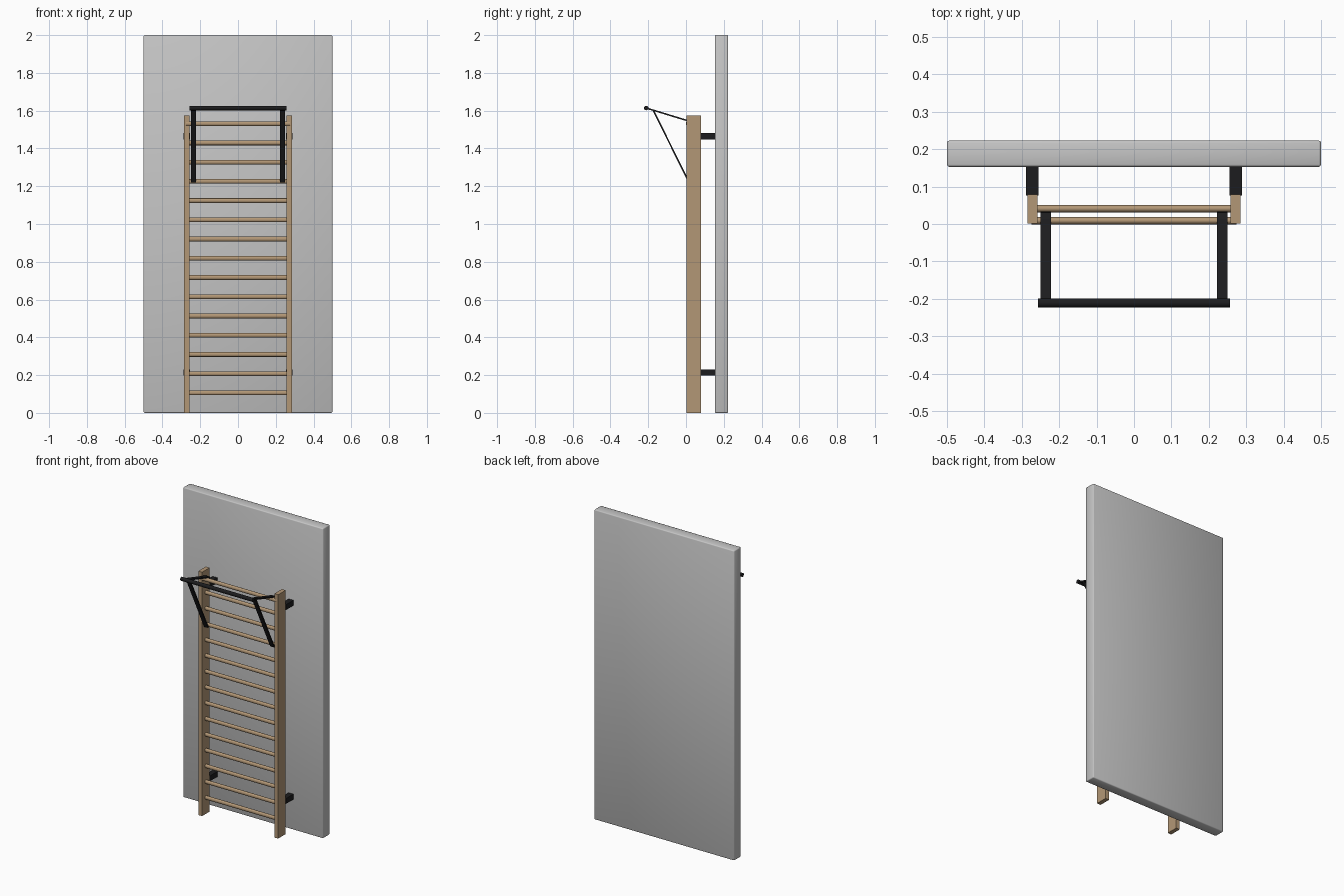
import bpy, math
from mathutils import Vector

if "Cube" in bpy.data.objects:
    bpy.data.objects.remove(bpy.data.objects["Cube"])


def material(name, rgb):
    m = bpy.data.materials.new(name)
    m.diffuse_color = (*rgb, 1)
    m.use_nodes = True
    m.node_tree.nodes["Principled BSDF"].inputs["Base Color"].default_value = m.diffuse_color
    return m


wood = material("beech_wood", (0.45, 0.31, 0.18))
black = material("black_steel", (0.012, 0.012, 0.013))
grey = material("wall_grey", (0.56, 0.56, 0.56))


def box(name, lo, hi, mat, bevel=0.0):
    lo, hi = Vector(lo), Vector(hi)
    bpy.ops.mesh.primitive_cube_add(size=1, location=(lo + hi) / 2)
    o = bpy.context.object
    o.name = name
    o.scale = hi - lo
    bpy.ops.object.transform_apply(location=False, rotation=False, scale=True)
    o.data.materials.append(mat)
    if bevel:
        b = o.modifiers.new("edge", 'BEVEL')
        b.width = bevel
        b.segments = 2
        b.harden_normals = False
    return o


def rod(name, half, y, z, ry, rz, mat):
    """Oval bar along x."""
    bpy.ops.mesh.primitive_cylinder_add(vertices=24, radius=1, depth=2 * half,
                                        location=(0, y, z), rotation=(0, math.pi / 2, 0))
    o = bpy.context.object
    o.name = name
    o.scale = (rz, ry, 1)
    bpy.ops.object.transform_apply(location=False, rotation=True, scale=True)
    o.data.materials.append(mat)
    bpy.ops.object.shade_smooth_by_angle()
    return o


def strip(name, path, x0, x1, t, mat):
    """Flat bent steel strip following a (y, z) path, between x0 and x1."""
    pts = [Vector(p) for p in path]
    left, right = [], []
    for i, p in enumerate(pts):
        d = (pts[min(i + 1, len(pts) - 1)] - pts[max(i - 1, 0)]).normalized()
        n = Vector((-d.y, d.x)) * t / 2
        left.append(p + n)
        right.append(p - n)
    k = len(pts)
    ring = left + right
    verts = [(x, p.x, p.y) for x in (x0, x1) for p in ring]
    m = 2 * k
    faces = []
    for i in range(k - 1):
        a, b, c, d = i, i + 1, k + i + 1, k + i
        faces += [(a, b, c, d), (m + d, m + c, m + b, m + a),
                  (a, m + a, m + b, b), (d, c, m + c, m + d)]
    faces += [(0, k, m + k, m), (k - 1, m + k - 1, m + 2 * k - 1, 2 * k - 1)]
    me = bpy.data.meshes.new(name)
    me.from_pydata(verts, [], faces)
    me.materials.append(mat)
    o = bpy.data.objects.new(name, me)
    bpy.context.collection.objects.link(o)
    # consistent outward normals
    bpy.ops.object.select_all(action='DESELECT')
    o.select_set(True)
    bpy.context.view_layer.objects.active = o
    bpy.ops.object.mode_set(mode='EDIT')
    bpy.ops.mesh.select_all(action='SELECT')
    bpy.ops.mesh.normals_make_consistent(inside=False)
    bpy.ops.object.mode_set(mode='OBJECT')
    return o


# wall panel, softly shaded
box("wall_panel", (-0.5, 0.153, 0), (0.5, 0.223, 2), grey, 0.006)
bpy.ops.object.shade_smooth()

# uprights and wall brackets
for side, s in (("left", -1), ("right", 1)):
    xs = sorted((s * 0.258, s * 0.285))
    box(side + "_upright", (xs[0], 0.002, 0), (xs[1], 0.079, 1.574), wood)
    bx = sorted((s * 0.255, s * 0.289))
    for level, z in (("lower", 0.214), ("upper", 1.465)):
        box(f"{side}_{level}_bracket", (bx[0], 0.076, z - 0.017),
            (bx[1], 0.156, z + 0.017), black)

# rungs, the top one set forward
for i in range(15):
    z = 0.106 + 0.1018 * i
    top = i == 14
    rod(f"rung_{i + 1}", 0.274 if top else 0.262, 0.009 if top else 0.041, z,
        0.010, 0.0125, wood)

# pull-up bar with hooked arms and diagonal struts
rod("pull_up_bar", 0.257, -0.211, 1.614, 0.012, 0.012, black)
for side, s in (("left", -1), ("right", 1)):
    x0, x1 = sorted((s * 0.222, s * 0.250))
    strip(side + "_arm", [(-0.211, 1.614), (-0.005, 1.551), (0.012, 1.548),
                          (0.027, 1.542), (0.030, 1.526)], x0, x1, 0.008, black)
    strip(side + "_strut", [(-0.173, 1.602), (0.002, 1.248), (0.016, 1.222)],
          x0, x1, 0.008, black)
